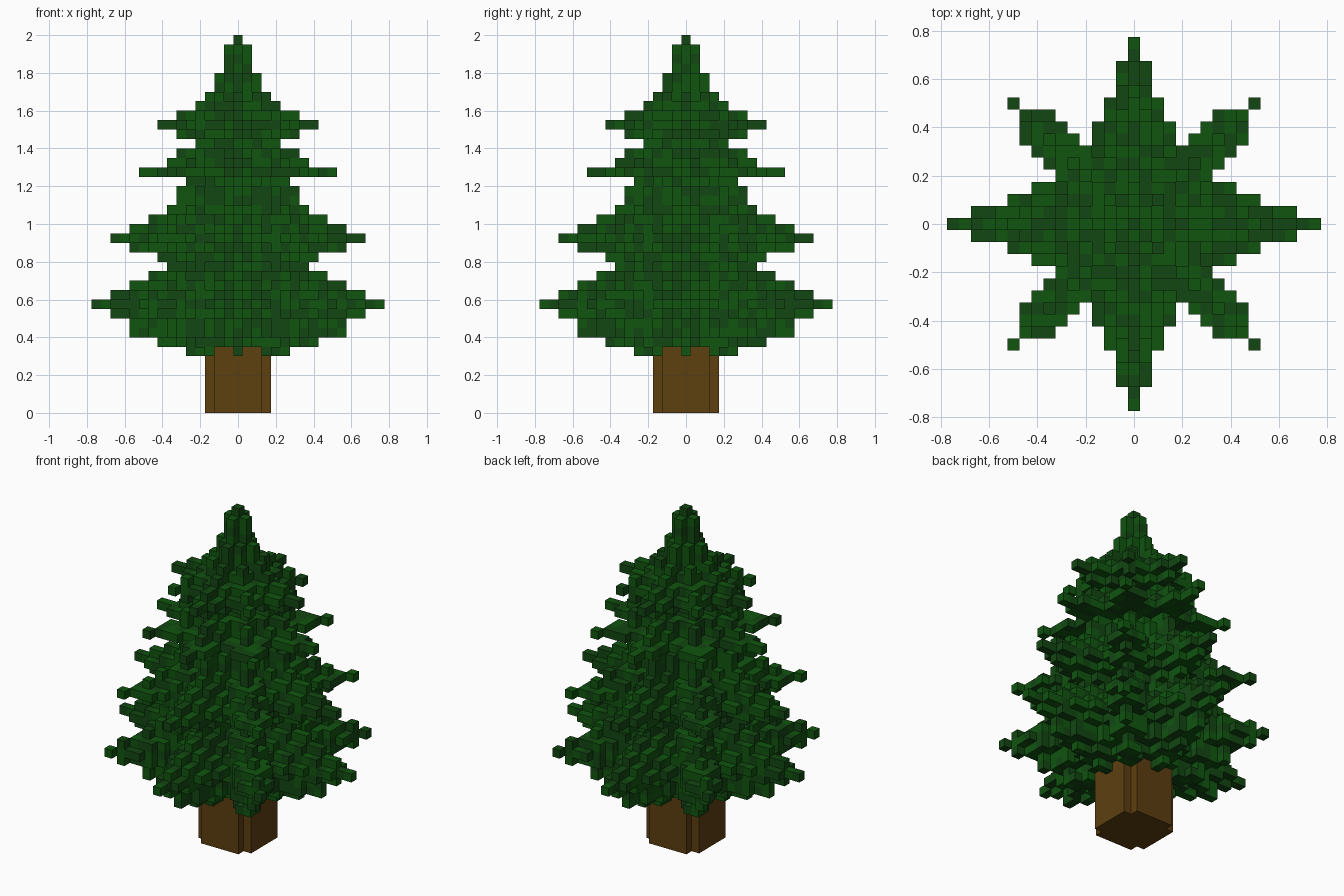
import bpy, bmesh, random
from mathutils import Vector

if "Cube" in bpy.data.objects:
    bpy.data.objects.remove(bpy.data.objects["Cube"])

random.seed(4)
S = 0.05  # voxel size


def material(name, rgb):
    m = bpy.data.materials.new(name)
    m.diffuse_color = (*rgb, 1)
    m.use_nodes = True
    m.node_tree.nodes["Principled BSDF"].inputs["Base Color"].default_value = m.diffuse_color
    return m


def voxel_object(name, cells, mats):
    """Skin of a voxel set: only faces with no neighbour are made."""
    bm = bmesh.new()
    verts = {}

    def vert(p):
        key = tuple(round(c * 2) for c in p)
        if key not in verts:
            verts[key] = bm.verts.new(p * S)
        return verts[key]

    for cell in sorted(cells):
        shade = random.randrange(len(mats))
        centre = Vector(cell) + Vector((0, 0, 0.5))
        for axis in range(3):
            for sign in (-1, 1):
                near = list(cell)
                near[axis] += sign
                if tuple(near) in cells:
                    continue
                n, u, v = Vector(), Vector(), Vector()
                n[axis] = sign * 0.5
                u[(axis + 1) % 3] = 0.5
                v[(axis + 2) % 3] = 0.5 * sign
                c = centre + n
                f = bm.faces.new([vert(c + a * u + b * v)
                                  for a, b in ((-1, -1), (1, -1), (1, 1), (-1, 1))])
                f.material_index = shade
    mesh = bpy.data.meshes.new(name)
    bm.to_mesh(mesh)
    bm.free()
    for m in mats:
        mesh.materials.append(m)
    ob = bpy.data.objects.new(name, mesh)
    bpy.context.collection.objects.link(ob)


# Reach of the straight branches in each layer, from layer 7 to the tip
REACH = [8, 11, 11, 13, 15, 13, 11, 9, 7, 8, 11, 13, 11, 9, 7, 6, 6, 5, 10,
         7, 6, 4, 6, 8, 6, 4, 3, 2, 2, 1, 1, 1, 0]


def in_star(i, j, reach):
    """Eight-armed star: four tapered straight arms, four shorter diagonals."""
    lo, hi = sorted((abs(i), abs(j)))
    if hi <= reach - round(2.4 * lo):
        return True
    diag = int(0.7 * reach)
    gap = hi - lo
    return gap <= 2 and hi <= diag - (1 if gap else 0)


def in_skirt(i, j):
    """Hanging twigs of the lowest layer."""
    lo, hi = sorted((abs(i), abs(j)))
    return (lo == 0 and hi <= 5) or (lo >= 3 and hi <= 5 and hi - lo <= 1)


# Trunk: square with notched corners
trunk = {(i, j, k) for i in range(-3, 4) for j in range(-3, 4) for k in range(7)
         if abs(i) + abs(j) < 6}
voxel_object("trunk", trunk, [material("bark", (0.11, 0.05, 0.005))])

# Foliage
span = range(-15, 16)
foliage = {(i, j, k + 7) for k, r in enumerate(REACH) for i in span for j in span
           if in_star(i, j, r)}
foliage |= {(i, j, 6) for i in span for j in span if in_skirt(i, j)}
voxel_object("foliage", foliage - trunk,
             [material("needles", (0.005, 0.09, 0.005)),
              material("dark_needles", (0.006, 0.062, 0.006))])
